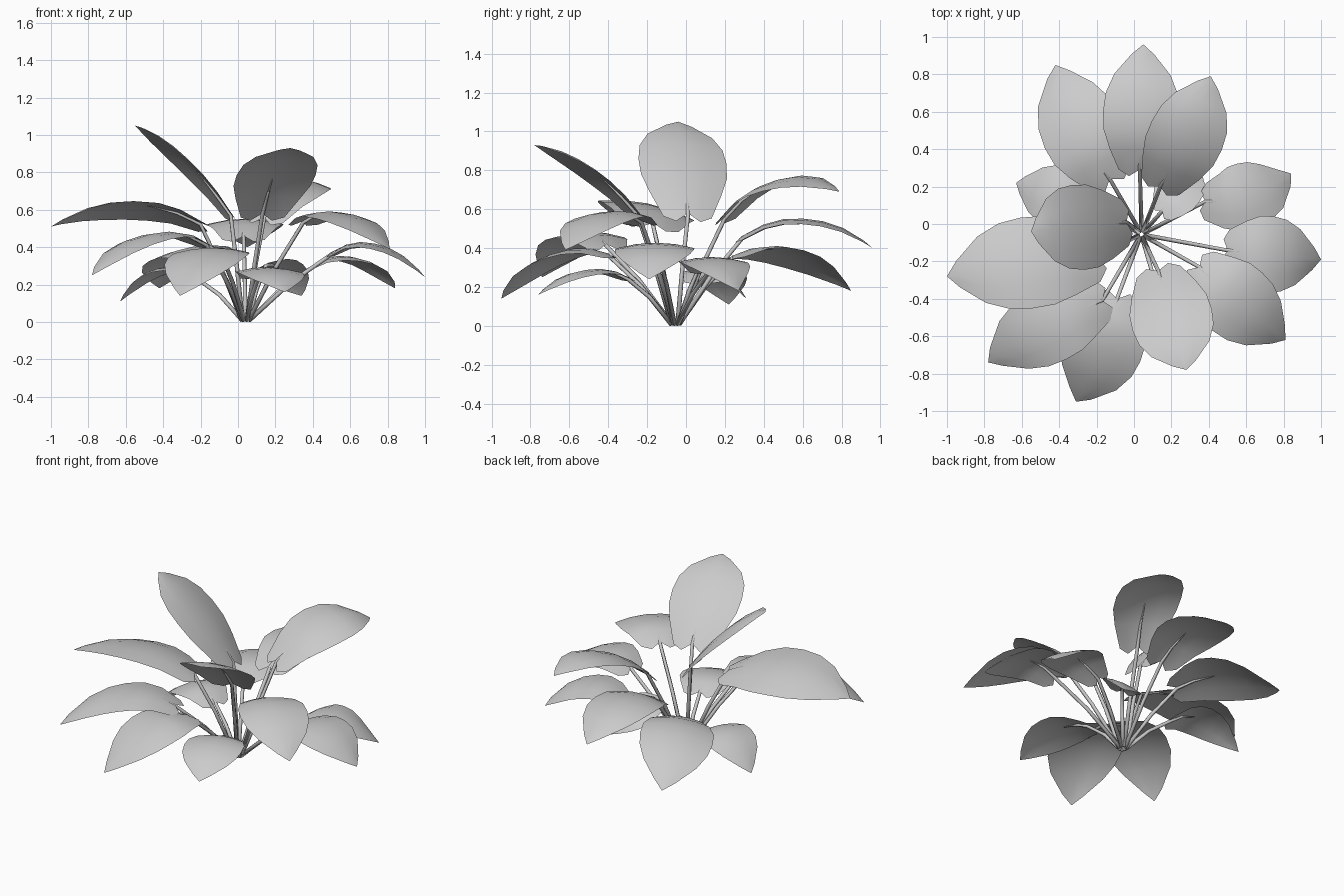
import bpy, bmesh, math
from mathutils import Vector as V

if "Cube" in bpy.data.objects:
    bpy.data.objects.remove(bpy.data.objects["Cube"])

def material(name, c):
    m = bpy.data.materials.new(name)
    m.diffuse_color = (c, c, c, 1)
    m.use_nodes = True
    m.node_tree.nodes["Principled BSDF"].inputs["Base Color"].default_value = m.diffuse_color
    return m

leaf_mat = material("leaf grey", 0.6)
stem_mat = material("stem grey", 0.58)
ROOT = V((0.04, -0.055, 0.008))
UP = V((0, 0, 1))
ROWS = 7

def width(t):
    # leaf outline: wide rounded base, blunt pointed tip
    return 0.55 + 0.45 * math.sin(math.pi * t / 0.8) if t < .4 else 1 - ((t - .4) / .6) ** 2.8

def finish(bm, name, mat):
    me = bpy.data.meshes.new(name)
    bmesh.ops.recalc_face_normals(bm, faces=bm.faces)
    bm.to_mesh(me)
    bm.free()
    me.materials.append(mat)
    me.polygons.foreach_set("use_smooth", [True] * len(me.polygons))
    ob = bpy.data.objects.new(name, me)
    bpy.context.collection.objects.link(ob)

class Spine:
    # arched midrib, bowed sideways if asked
    def __init__(self, b, e, rise, bow, roll):
        self.b, self.e, self.rise, self.roll = b, e, rise, roll
        self.bow = (e - b).cross(UP).normalized() * bow

    def at(self, t):
        arch = 1 - abs(2 * t - 1) ** 2.3
        return self.b.lerp(self.e, t) + (UP * self.rise + self.bow) * arch

    def frame(self, t):
        d = (self.at(t + .01) - self.at(t - .01)).normalized()
        side = d.cross(UP).normalized()
        side = (side + side.cross(d) * self.roll).normalized()
        return d, side, side.cross(d)

def leaf(name, sp, hw):
    bm = bmesh.new()
    length = (sp.e - sp.b).length
    rows = []
    for i in range(ROWS):
        t = 0.93 * i / (ROWS - 1)
        w = width(t) * hw
        d, side, n = sp.frame(t)
        row = []
        for c in (-2, -1, 0, 1, 2):
            p = sp.at(t) + side * (c * w / 2) - n * (0.035 * w * c * c)
            if i == 0 and c:                      # rounded lobes at the stalk
                p += d * length * (-.07 if abs(c) < 2 else -.02)
            row.append(bm.verts.new(p))
        rows.append(row)
    tip = bm.verts.new(sp.e)
    for r0, r1 in zip(rows, rows[1:]):
        for j in range(4):
            bm.faces.new((r0[j], r0[j + 1], r1[j + 1], r1[j]))
    for j in range(4):
        bm.faces.new((rows[-1][j], rows[-1][j + 1], tip))
    finish(bm, name, leaf_mat)

def stem(name, sp):
    # stalk from the root to the leaf, then tapering under the midrib
    b = sp.b
    out = V((b.x - ROOT.x, b.y - ROOT.y, 0)).normalized()
    start = ROOT + out * 0.02
    mid = (start + b) / 2 + UP * 0.02
    pts = [(start, .013), (mid, .012), (b - UP * .008, .011)]
    for t, r in ((.15, .008), (.35, .002)):
        pts.append((sp.at(t) - sp.frame(t)[2] * (r * .7 + .003), r))
    bm = bmesh.new()
    rings = []
    for i, (p, r) in enumerate(pts):
        d = (pts[min(i + 1, 4)][0] - pts[max(i - 1, 0)][0]).normalized()
        s = d.cross(UP).normalized()
        n = s.cross(d)
        rings.append([bm.verts.new(p + s * r * math.cos(a * math.tau / 5)
                                   + n * r * math.sin(a * math.tau / 5)) for a in range(5)])
    for r0, r1 in zip(rings, rings[1:]):
        for j in range(5):
            k = (j + 1) % 5
            bm.faces.new((r0[j], r0[k], r1[k], r1[j]))
    bm.faces.new(rings[0])
    bm.faces.new(rings[-1])
    finish(bm, name, stem_mat)

def plant_leaf(name, b, e, hw=.205, roll=0, rise=.11, bow=0):
    sp = Spine(V(b), V(e), rise, bow, roll)
    leaf(name + "_leaf", sp, hw)
    stem(name + "_stem", sp)

# leaves: base, tip, then half width, roll, arch and bow where they differ
plant_leaf("left", (-.2, -.17, .53), (-1, -.28, .51), hw=.25, roll=-.2, bow=.02)
plant_leaf("back_left", (-.13, .24, .36), (-.42, .85, .18), hw=.22, roll=.15, bow=-.03)
plant_leaf("back", (.03, .29, .46), (.05, .96, .4), rise=.12)
plant_leaf("back_right", (.14, .2, .56), (.41, .79, .69), roll=-.15, rise=.13, bow=.02)
plant_leaf("low_left", (-.22, .08, .24), (-.63, .22, .11), hw=.17)
plant_leaf("right_back", (.38, .12, .29), (.84, .27, .18), hw=.18, bow=.04)
plant_leaf("right", (.5, -.14, .37), (1, -.19, .24))
plant_leaf("right_front", (.35, -.23, .54), (.81, -.62, .39), bow=.01)
plant_leaf("tall_front", (.13, -.25, .58), (.28, -.78, .93), hw=.22, rise=.07)
plant_leaf("low_front", (.11, -.3, .25), (.25, -.76, .16), hw=.18, rise=.08)
plant_leaf("front", (-.09, -.4, .37), (-.31, -.95, .14), hw=.22, bow=-.02)
plant_leaf("tall_left", (-.04, .01, .58), (-.55, -.04, 1.05), hw=.23, roll=-.08, rise=.07)
plant_leaf("front_left", (-.17, -.41, .42), (-.78, -.74, .25), rise=.13, bow=.02)
plant_leaf("small_inner", (.15, .07, .31), (.34, .31, .14), hw=.13, roll=.4, rise=.05)
